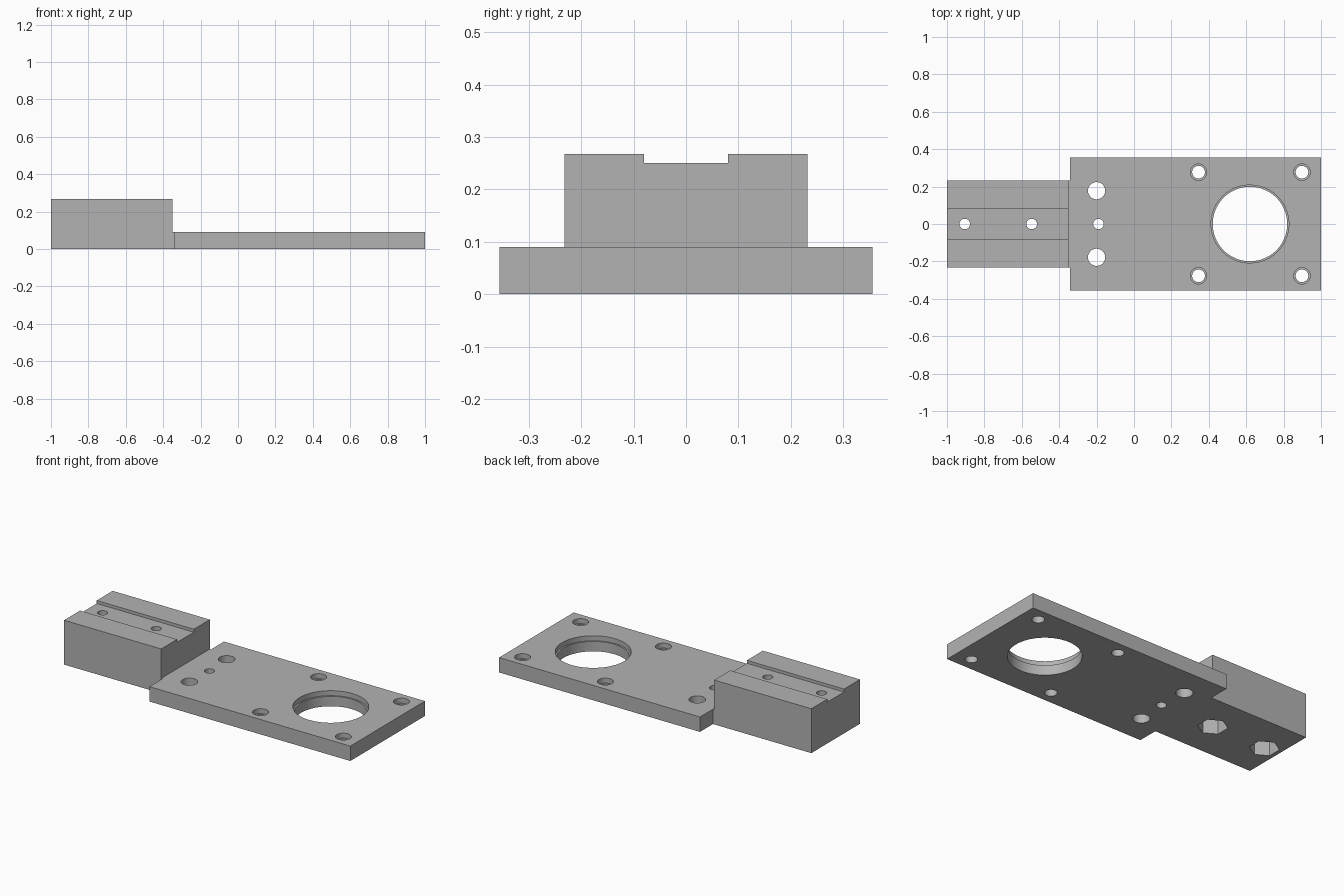
import bpy
import bmesh
from math import pi, radians
from mathutils import Matrix, Vector

if "Cube" in bpy.data.objects:
    bpy.data.objects.remove(bpy.data.objects["Cube"], do_unlink=True)

PLATE_TOP = 0.09
BLOCK_TOP = 0.268
BLOCK_END = -0.351
HALF_BLOCK = 0.232
HALF_PLATE = 0.356

grey = bpy.data.materials.new("plain grey")
grey.use_nodes = True
colour = (0.45, 0.45, 0.45, 1)
grey.diffuse_color = colour
grey.node_tree.nodes["Principled BSDF"].inputs["Base Color"].default_value = colour


def make_object(name, bm):
    bmesh.ops.recalc_face_normals(bm, faces=bm.faces)
    mesh = bpy.data.meshes.new(name)
    bm.to_mesh(mesh)
    bm.free()
    mesh.materials.append(grey)
    obj = bpy.data.objects.new(name, mesh)
    bpy.context.collection.objects.link(obj)
    return obj


def extrude_outline(name, points, direction):
    bm = bmesh.new()
    face = bm.faces.new([bm.verts.new(p) for p in points])
    result = bmesh.ops.extrude_face_region(bm, geom=[face], use_keep_orig=True)
    moved = [g for g in result["geom"] if isinstance(g, bmesh.types.BMVert)]
    bmesh.ops.translate(bm, verts=moved, vec=Vector(direction))
    return make_object(name, bm)


def drill(name, x, y, radius, bottom, top, sides=48):
    """Upright prism used as a cutter; a vertex points along y."""
    bm = bmesh.new()
    place = Matrix.Translation((x, y, (bottom + top) / 2)) @ Matrix.Rotation(pi / 2, 4, "Z")
    ring = bmesh.ops.create_circle(bm, cap_ends=True, segments=sides, radius=radius)
    bm.free()
    bm = bmesh.new()
    bmesh.ops.create_cone(bm, cap_ends=True, segments=sides, radius1=radius,
                          radius2=radius, depth=top - bottom)
    # Turn the first corner onto the y axis
    first = max(bm.verts, key=lambda v: v.co.y)
    if abs(first.co.x) < radius * 0.01:
        place = Matrix.Translation((x, y, (bottom + top) / 2))
    bmesh.ops.transform(bm, matrix=place, verts=bm.verts)
    return make_object(name, bm)


def combine(target, other, operation):
    mod = target.modifiers.new(operation.lower(), "BOOLEAN")
    mod.operation = operation
    mod.solver = "EXACT"
    mod.object = other
    bpy.context.view_layer.objects.active = target
    bpy.ops.object.modifier_apply(modifier=mod.name)
    bpy.data.objects.remove(other, do_unlink=True)


# Flat plate with a narrow neck that runs into the block
plate_left, neck_left = -0.343, -0.5
half_outline = [(neck_left, -HALF_BLOCK), (plate_left, -HALF_BLOCK),
                (plate_left, -HALF_PLATE), (1, -HALF_PLATE)]
outline = half_outline + [(x, -y) for x, y in reversed(half_outline)]
body = extrude_outline("mounting_plate", [(x, y, 0) for x, y in outline], (0, 0, PLATE_TOP))

# Raised block with a shallow groove along its top
half_profile = [(HALF_BLOCK, 0), (HALF_BLOCK, BLOCK_TOP), (0.08, BLOCK_TOP), (0.08, 0.25)]
profile = half_profile + [(-y, z) for y, z in reversed(half_profile)]
block = extrude_outline("grooved_block", [(-1, y, z) for y, z in profile], (BLOCK_END + 1, 0, 0))
combine(body, block, "UNION")

cutters = []

# Large opening with a shallow stepped rim
cutters.append(drill("opening", 0.62, 0, 0.199, -0.1, 0.2, 96))
cutters.append(drill("opening_rim", 0.62, 0, 0.208, 0.06, 0.2, 96))

# Four counterbored screw holes around the opening
for x in (0.345, 0.898):
    for y in (-0.277, 0.277):
        cutters.append(drill("screw_hole", x, y, 0.034, -0.1, 0.2))
        cutters.append(drill("screw_recess", x, y, 0.044, 0.06, 0.2))

# Holes beside the block
for y in (-0.178, 0.178):
    cutters.append(drill("side_hole", -0.2, y, 0.046, -0.1, 0.2))
cutters.append(drill("middle_hole", -0.19, 0, 0.028, -0.1, 0.2))

# Block holes with six-sided nut pockets underneath
for x in (-0.905, -0.547):
    cutters.append(drill("block_hole", x, 0, 0.028, -0.1, 0.4))
    cutters.append(drill("nut_pocket", x, 0, 0.082, -0.1, 0.15, 6))

for cutter in cutters:
    combine(body, cutter, "DIFFERENCE")

# Smooth bores, crisp edges
bpy.ops.object.select_all(action="DESELECT")
body.select_set(True)
bpy.context.view_layer.objects.active = body
bpy.ops.object.shade_smooth_by_angle(angle=radians(30))
